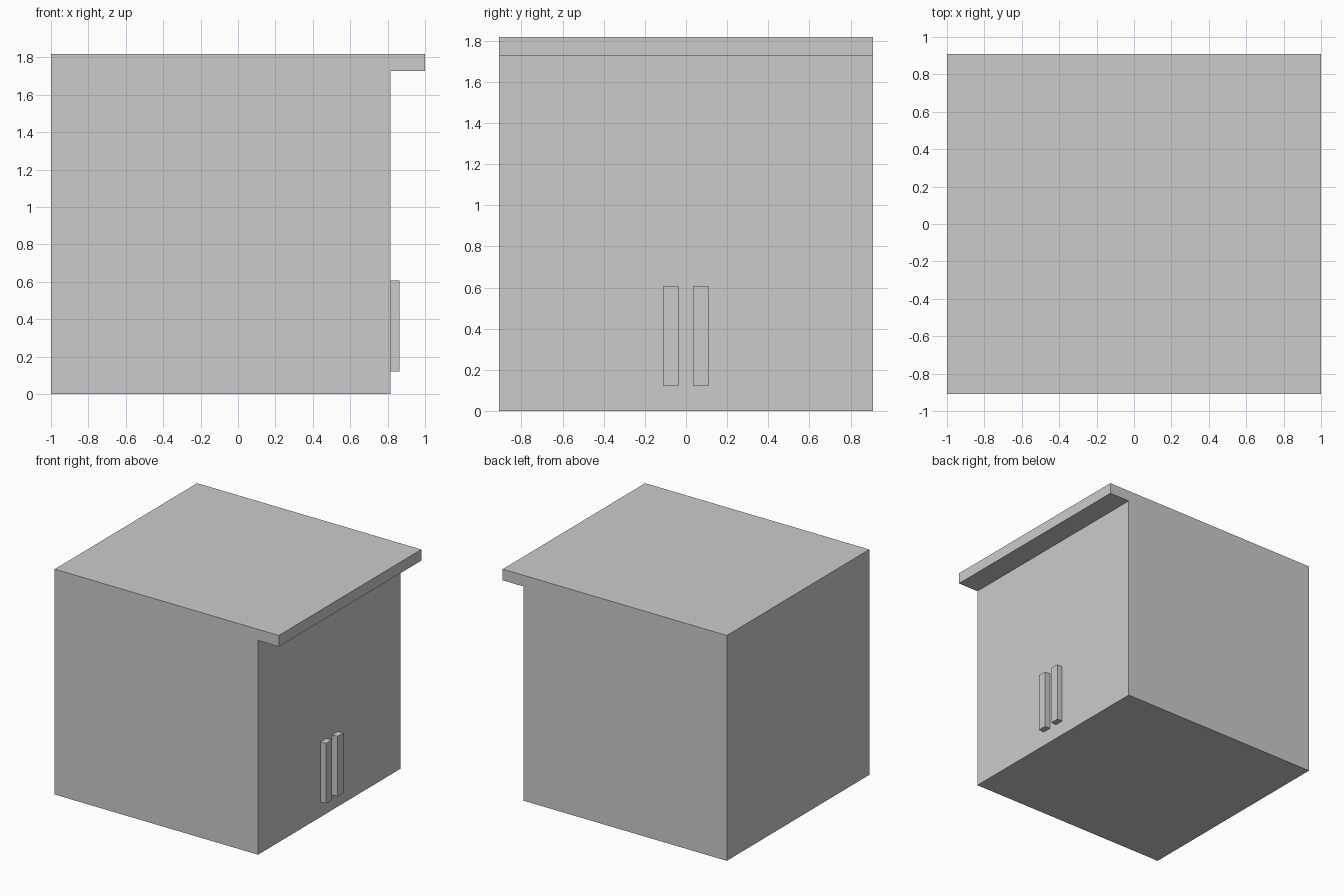
import bpy, bmesh

if "Cube" in bpy.data.objects:
    bpy.data.objects.remove(bpy.data.objects["Cube"])

HALF_W = 0.908   # half width along y
FACE_X = 0.815   # plane of the door face


def extrude_profile(name, points, y0, y1):
    """Extrude an x-z outline from y0 to y1 as one closed solid."""
    bm = bmesh.new()
    face = bm.faces.new([bm.verts.new((x, y0, z)) for x, z in points])
    new = bmesh.ops.extrude_face_region(bm, geom=[face])["geom"]
    verts = [v for v in new if isinstance(v, bmesh.types.BMVert)]
    bmesh.ops.translate(bm, verts=verts, vec=(0, y1 - y0, 0))
    bmesh.ops.recalc_face_normals(bm, faces=bm.faces)
    mesh = bpy.data.meshes.new(name)
    bm.to_mesh(mesh)
    bm.free()
    obj = bpy.data.objects.new(name, mesh)
    bpy.context.collection.objects.link(obj)
    return obj


# Cabinet body with the overhanging worktop lip
extrude_profile("cabinet_body", [
    (-1, 0), (FACE_X, 0), (FACE_X, 1.728), (1, 1.728), (1, 1.818), (-1, 1.818),
], -HALF_W, HALF_W)

# Pair of upright bar handles either side of the centre
for name, y0, y1 in (("handle_left", -0.11, -0.037), ("handle_right", 0.037, 0.11)):
    extrude_profile(name, [
        (FACE_X, 0.121), (0.864, 0.121), (0.864, 0.607), (FACE_X, 0.607),
    ], y0, y1)
